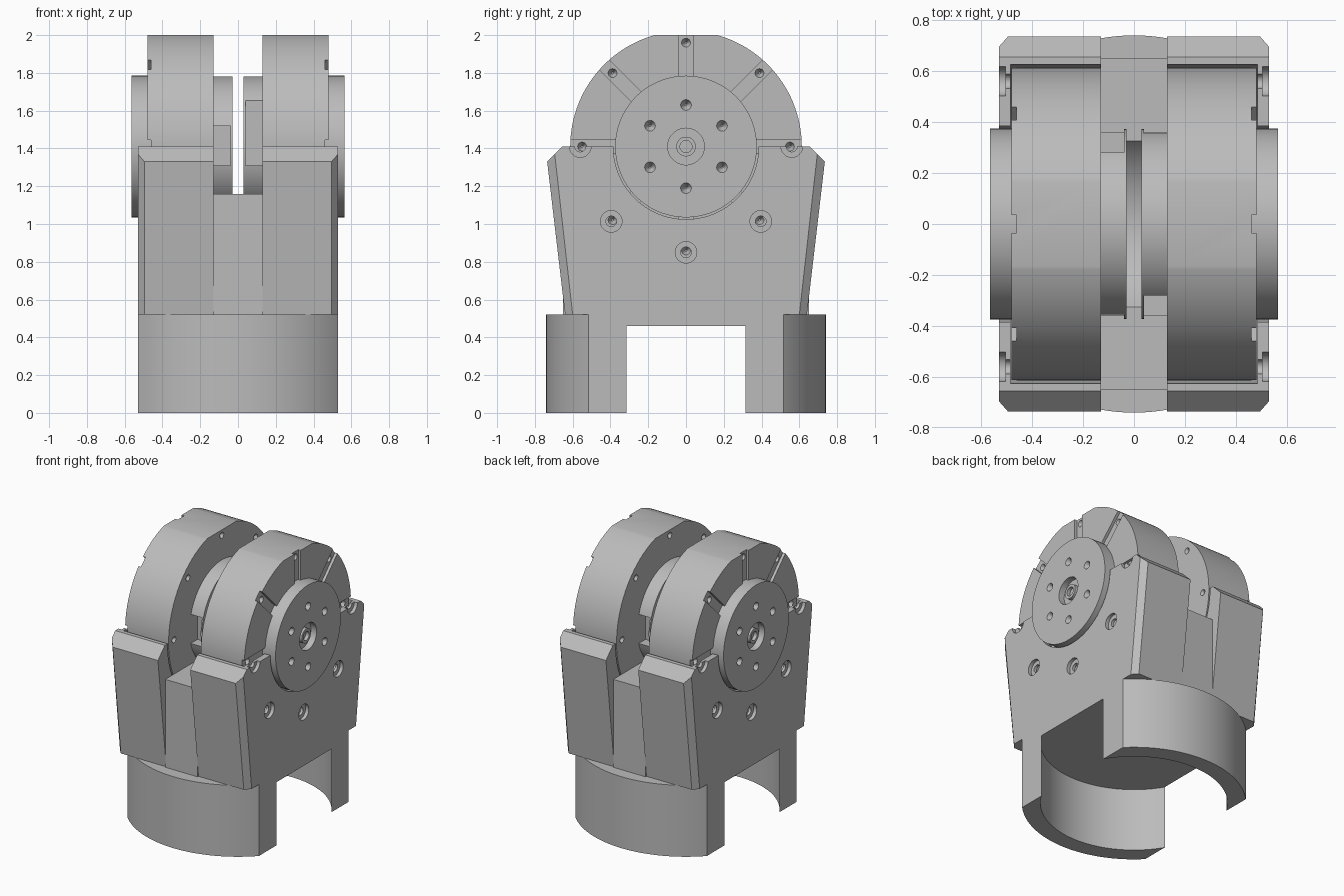
import bpy, bmesh, math
from mathutils import Matrix, Vector

cube = bpy.data.objects.get("Cube")
if cube:
    bpy.data.objects.remove(cube, do_unlink=True)

grey = bpy.data.materials.new("plain grey")
grey.use_nodes = True
COLOUR = (0.5, 0.5, 0.5, 1)
grey.diffuse_color = COLOUR
grey.node_tree.nodes["Principled BSDF"].inputs["Base Color"].default_value = COLOUR

AXIS = 1.41       # height of the hinge axis
BOLT_R = 0.56     # bolt circle of the drums
HOLE = 0.028


def finish(name, bm):
    bmesh.ops.recalc_face_normals(bm, faces=bm.faces)
    me = bpy.data.meshes.new(name)
    bm.to_mesh(me)
    bm.free()
    me.materials.append(grey)
    ob = bpy.data.objects.new(name, me)
    bpy.context.collection.objects.link(ob)
    return ob


def cyl_x(name, x0, x1, r, y=0, z=AXIS, r2=None, n=96):
    """Cylinder or cone lying along x."""
    bm = bmesh.new()
    m = Matrix.Translation(((x0 + x1) / 2, y, z)) @ Matrix.Rotation(math.pi / 2, 4, 'Y')
    bmesh.ops.create_cone(bm, cap_ends=True, segments=n, radius1=r,
                          radius2=r if r2 is None else r2, depth=x1 - x0, matrix=m)
    return finish(name, bm)


def cyl_z(name, z0, z1, r, n=128):
    bm = bmesh.new()
    bmesh.ops.create_cone(bm, cap_ends=True, segments=n, radius1=r, radius2=r,
                          depth=z1 - z0, matrix=Matrix.Translation((0, 0, (z0 + z1) / 2)))
    return finish(name, bm)


def box(name, lo, hi, turn=None):
    bm = bmesh.new()
    lo, hi = Vector(lo), Vector(hi)
    m = Matrix.Translation((lo + hi) / 2) @ Matrix.Diagonal((*(hi - lo), 1))
    bmesh.ops.create_cube(bm, size=1, matrix=turn @ m if turn else m)
    return finish(name, bm)


def boolean(ob, cutter, operation='DIFFERENCE'):
    mod = ob.modifiers.new("cut", 'BOOLEAN')
    mod.operation = operation
    mod.solver = 'EXACT'
    mod.object = cutter
    bpy.context.view_layer.objects.active = ob
    bpy.ops.object.modifier_apply(modifier=mod.name)
    bpy.data.objects.remove(cutter, do_unlink=True)


def on_circle(radius, degrees):
    a = math.radians(degrees)
    return radius * math.cos(a), AXIS + radius * math.sin(a)


# Base: round socket with flattened sides, bored from below
base = cyl_z("base_socket", 0, 0.52, 0.74)
boolean(base, box("c", (-0.53, -1, -1), (0.53, 1, 1)), 'INTERSECT')
boolean(base, cyl_z("c", -0.1, 0.46, 0.617))

# Centre block with a round trough for the inner hubs
block = box("centre_block", (-0.13, -0.65, 0.5), (0.13, 0.65, 1.16))
boolean(block, cyl_x("c", -0.2, 0.2, 0.41))

# Side housing: tapered and chamfered body
full = [(0.64, 0.52), (0.735, 1.33), (0.655, AXIS)]
inset = [(0.60, 0.52), (0.695, 1.37), (0.655, AXIS)]
bm = bmesh.new()
for x, profile in ((0.13, full), (0.495, full), (0.53, inset)):
    for y, z in profile:
        for side in (-1, 1):
            bm.verts.new((x, y * side, z))
bmesh.ops.convex_hull(bm, input=bm.verts)
bmesh.ops.dissolve_limit(bm, angle_limit=0.01, verts=bm.verts, edges=bm.edges)
housing = finish("left_housing", bm)
boolean(housing, cyl_x("c", 0.1, 0.485, 0.625))
boolean(housing, cyl_x("c", 0.3, 0.7, 0.385))
for k in range(5):
    y, z = on_circle(BOLT_R, 180 + 45 * k)
    boolean(housing, cyl_x("c", 0.505, 0.6, 0.057, y, z, n=32))
    boolean(housing, cyl_x("c", 0.47, 0.51, HOLE, y, z, n=24))

# Drum: flat on top, radial slots and bolt holes
drum = cyl_x("left_drum", 0.13, 0.48, 0.613, n=128)
boolean(drum, box("c", (0, -1, 2.0), (1, 1, 3)))
for k in range(8):
    angle = 45 * k
    turn = Matrix.Translation((0, 0, AXIS)) @ Matrix.Rotation(math.radians(angle), 4, 'X')
    boolean(drum, box("c", (0.46, 0.3, -0.036), (0.6, 0.8, 0.036), turn))
    y, z = on_circle(0.55, angle)
    boolean(drum, cyl_x("c", 0.42, 0.47, 0.005, y, z, r2=HOLE, n=24))
    boolean(drum, cyl_x("c", 0.12, 0.16, HOLE, y, z, r2=0.005, n=24))

# Outer hub plate: ring of holes, counterbore and a hollow centre boss
plate = cyl_x("left_hub_plate", 0.45, 0.565, 0.375)
for k in range(6):
    y, z = on_circle(0.22, 30 + 60 * k)
    boolean(plate, cyl_x("c", 0.52, 0.57, 0.005, y, z, r2=HOLE + 0.003, n=24))
boolean(plate, cyl_x("c", 0.52, 0.6, 0.097, n=48))
boss = cyl_x("left_centre_boss", 0.51, 0.55, 0.052, n=32)
boolean(boss, cyl_x("c", 0.525, 0.6, 0.032, n=32))

# Inner hub with a tall pocket in front and a short one behind
hub = cyl_x("left_inner_hub", 0.03, 0.14, 0.372)
boolean(hub, box("c", (0.04, -0.5, 1.31), (0.13, -0.28, 1.66)))
boolean(hub, box("c", (0.04, 0.28, 1.31), (0.13, 0.5, 1.52)))

# The right side is the left side turned half way round
half_turn = Matrix.Rotation(math.pi, 4, 'Z')
parts = [base, block]
for ob in (housing, drum, plate, boss, hub):
    twin = ob.copy()
    twin.data = ob.data.copy()
    twin.data.transform(half_turn)
    twin.name = ob.name.replace("left", "right")
    bpy.context.collection.objects.link(twin)
    parts += [ob, twin]

# Smooth round walls, keep edges sharp
bpy.ops.object.select_all(action='DESELECT')
for ob in parts:
    ob.select_set(True)
bpy.context.view_layer.objects.active = base
bpy.ops.object.shade_smooth_by_angle(angle=math.radians(20))
